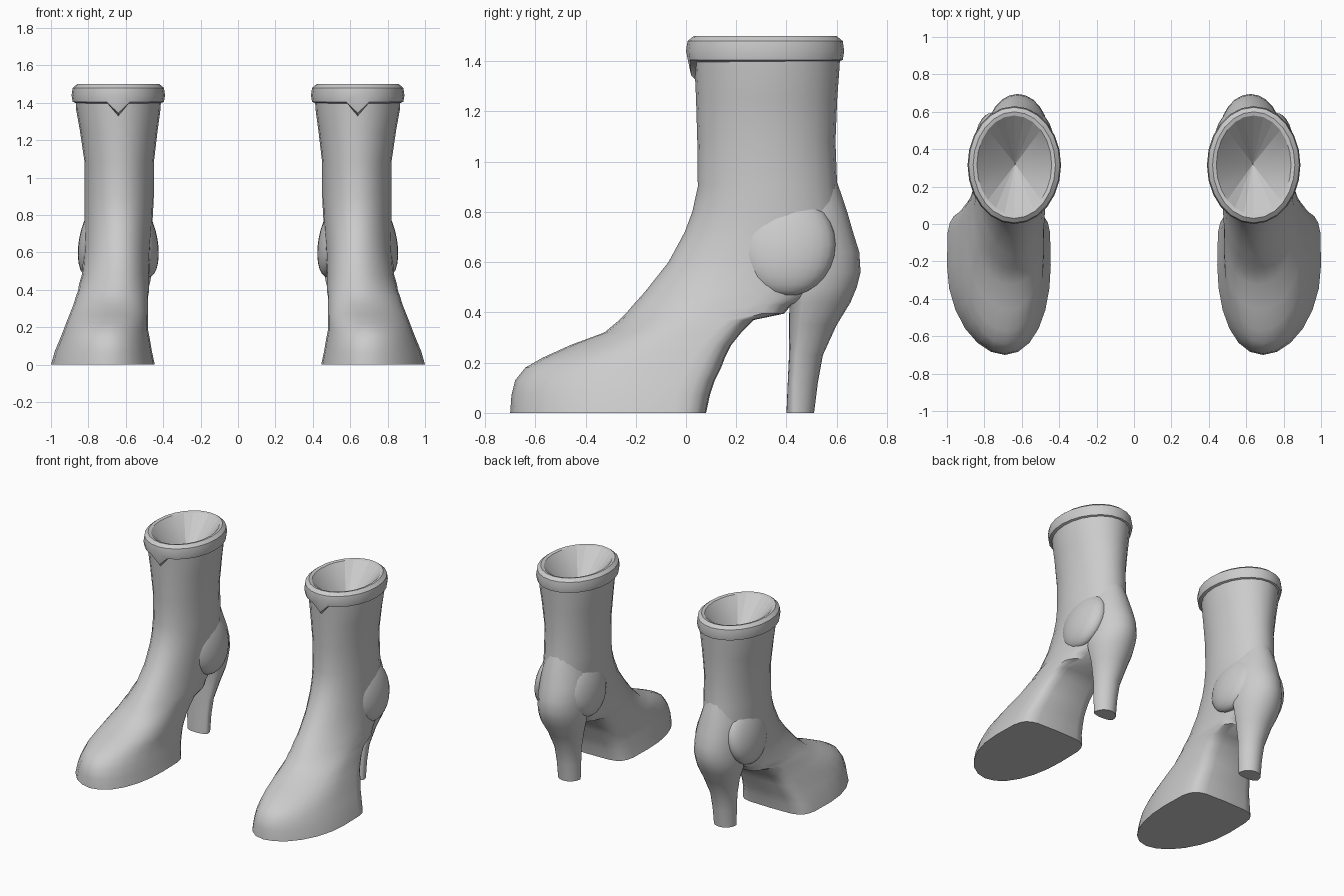
import bpy, bmesh, math

N = 24
GREY = bpy.data.materials.new("grey")
GREY.diffuse_color = (0.6, 0.6, 0.6, 1)


def ring(z, yf, yb, x0, x1, ym=None, tip=None, n=2.0):
    """Horizontal outline: elliptic front, squarer back (exponent n); starts at the front."""
    ym = (yf + yb) / 2 if ym is None else ym
    cx, hw = (x0 + x1) / 2, (x1 - x0) / 2
    tip = cx if tip is None else tip
    pts = []
    for i in range(N):
        a = 2 * math.pi * i / N
        s, c = math.sin(a), math.cos(a)
        if c >= 0:
            pts.append((cx + (tip - cx) * c * c + hw * s, ym + (yf - ym) * c, z))
        else:
            sx = math.copysign(abs(s) ** (2 / n), s)
            pts.append((cx + hw * sx, ym + (yb - ym) * abs(c) ** (2 / n), z))
    return pts


def finish(name, bm, angle=40):
    """Make the object, mirror it to the other foot and smooth it."""
    bmesh.ops.recalc_face_normals(bm, faces=bm.faces)
    me = bpy.data.meshes.new(name)
    bm.to_mesh(me)
    bm.free()
    me.materials.append(GREY)
    ob = bpy.data.objects.new(name, me)
    bpy.context.collection.objects.link(ob)
    mod = ob.modifiers.new("other_foot", 'MIRROR')
    mod.use_mirror_merge = False
    bpy.context.view_layer.objects.active = ob
    ob.select_set(True)
    bpy.ops.object.shade_smooth_by_angle(angle=math.radians(angle))
    ob.select_set(False)
    return ob


def loft(name, rings, cap=True, apex=None, angle=40):
    bm = bmesh.new()
    loops = [[bm.verts.new(p) for p in r] for r in rings]
    for a, b in zip(loops, loops[1:]):
        for i in range(N):
            j = (i + 1) % N
            bm.faces.new((a[i], a[j], b[j], b[i]))
    if cap:
        bm.faces.new(loops[0])
    if apex:
        tip = bm.verts.new(apex)
        for i in range(N):
            f = bm.faces.new((loops[-1][i], loops[-1][(i + 1) % N], tip))
    return finish(name, bm, angle)


# Foot and shaft: z, front y, back y, inner x, outer x, widest y, toe x, back squareness
loft("boot_body", [ring(*r) for r in [
    (0.00, -0.70, 0.08, 0.445, 1.00, -0.22, 0.69, 5),
    (0.07, -0.695, 0.095, 0.46, 0.98, -0.22, 0.69, 5),
    (0.13, -0.68, 0.115, 0.47, 0.955, -0.20, 0.69, 5),
    (0.18, -0.64, 0.14, 0.48, 0.935, -0.18, 0.69, 5),
    (0.22, -0.57, 0.155, 0.48, 0.92, -0.15, 0.68, 5),
    (0.27, -0.46, 0.18, 0.48, 0.90, -0.10, 0.67, 5),
    (0.32, -0.325, 0.22, 0.48, 0.88, -0.04, 0.66, 5),
    (0.37, -0.265, 0.27, 0.48, 0.865, 0.02, 0.65, 5),
    (0.395, -0.24, 0.39, 0.475, 0.855, 0.08, 0.65, 4),
    (0.43, -0.21, 0.42, 0.475, 0.85, 0.12, 0.645, 3.5),
    (0.48, -0.165, 0.54, 0.475, 0.835, 0.20, 0.64, 2.5),
    (0.60, -0.07, 0.62, 0.47, 0.825, 0.28, 0.635, 2.2),
    (0.72, -0.005, 0.62, 0.46, 0.82, 0.32, 0.635),
    (0.80, 0.025, 0.615, 0.455, 0.82, 0.33, 0.635),
    (0.90, 0.047, 0.602, 0.45, 0.82),
    (1.08, 0.045, 0.595, 0.45, 0.82),
    (1.25, 0.04, 0.602, 0.43, 0.845),
    (1.36, 0.035, 0.61, 0.415, 0.865),
    (1.44, 0.03, 0.615, 0.41, 0.87)]])

# Heel: column flaring into the rounded heel counter
loft("heel", [ring(*r) for r in [
    (0.00, 0.40, 0.51, 0.54, 0.70, 0.43),
    (0.12, 0.405, 0.525, 0.535, 0.705, 0.43),
    (0.23, 0.41, 0.545, 0.525, 0.715, 0.44),
    (0.35, 0.41, 0.60, 0.495, 0.745, 0.46),
    (0.44, 0.412, 0.655, 0.47, 0.78, 0.47),
    (0.50, 0.40, 0.68, 0.46, 0.79, 0.47),
    (0.56, 0.39, 0.695, 0.455, 0.79, 0.47),
    (0.64, 0.39, 0.69, 0.455, 0.79, 0.46),
    (0.72, 0.39, 0.665, 0.46, 0.79, 0.45),
    (0.80, 0.39, 0.642, 0.48, 0.78, 0.44),
    (0.88, 0.39, 0.615, 0.50, 0.76, 0.43),
    (0.95, 0.39, 0.59, 0.52, 0.75, 0.42)]])

# Ankle pads: flattened balls leaning outwards at the bottom
for name, cx, side in (("inner_ankle_pad", 0.52, -1), ("outer_ankle_pad", 0.76, 1)):
    bm = bmesh.new()
    bmesh.ops.create_uvsphere(bm, u_segments=24, v_segments=14, radius=1)
    for v in bm.verts:
        x, y, z = v.co
        v.co = (cx + 0.09 * x - side * 0.035 * z, 0.40 + 0.195 * y, 0.67 + 0.205 * z)
    finish(name, bm)

# Cuff: rolled band with a small point at the front, funnel inside
cuff = [ring(z, 0.0 + o, 0.63 - o, 0.39 + o, 0.89 - o) for z, o in [
    (1.395, 0.035), (1.405, 0.006), (1.44, 0.0), (1.48, 0.006), (1.50, 0.03), (1.495, 0.05)]]
x, y, z = cuff[0][0]
cuff[0][0] = (x, 0.035, 1.33)
cuff[1][0] = (x, 0.02, 1.345)
loft("cuff", cuff, cap=False)
loft("funnel", [cuff[-1]], cap=False, apex=(0.635, 0.32, 1.25), angle=10)
